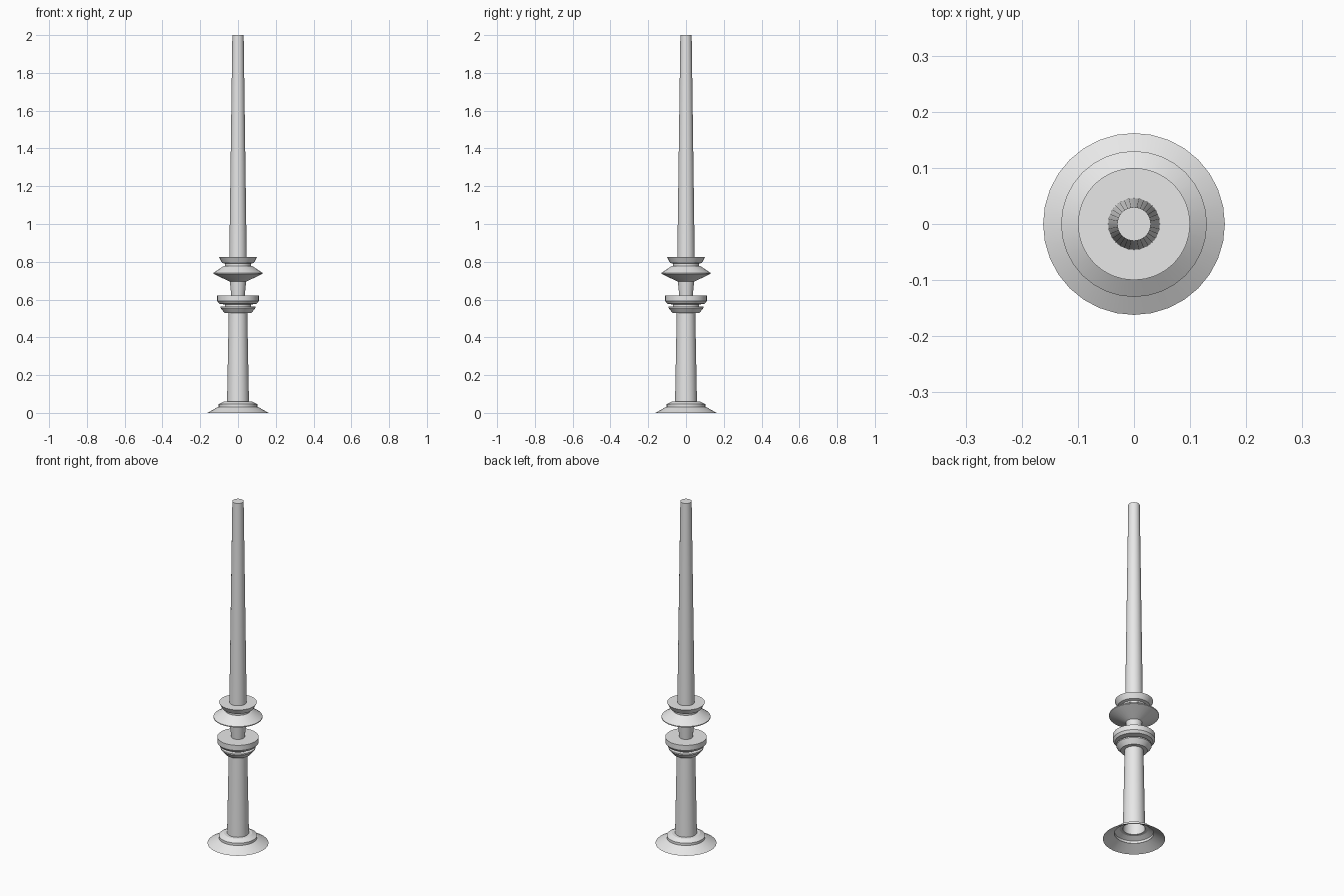
import bpy, math

cube = bpy.data.objects.get("Cube")
if cube:
    bpy.data.objects.remove(cube)

SIDES = 32

grey = bpy.data.materials.new("light_grey")
grey.use_nodes = True
grey.diffuse_color = (0.8, 0.8, 0.8, 1)
grey.node_tree.nodes["Principled BSDF"].inputs["Base Color"].default_value = (0.8, 0.8, 0.8, 1)


def lathe(name, profile, cap_top=False):
    """Revolve (radius, height) points, listed bottom to top, about z."""
    verts, faces = [], []
    for r, z in profile:
        for i in range(SIDES):
            a = math.tau * i / SIDES
            verts.append((r * math.cos(a), r * math.sin(a), z))
    for k in range(len(profile) - 1):
        for i in range(SIDES):
            j = (i + 1) % SIDES
            low, high = k * SIDES, (k + 1) * SIDES
            faces.append((low + i, low + j, high + j, high + i))
    if cap_top:
        faces.append(tuple(range(len(verts) - SIDES, len(verts))))
    mesh = bpy.data.meshes.new(name)
    mesh.from_pydata(verts, [], faces)
    mesh.materials.append(grey)
    obj = bpy.data.objects.new(name, mesh)
    bpy.context.collection.objects.link(obj)
    bpy.ops.object.select_all(action='DESELECT')
    obj.select_set(True)
    bpy.context.view_layer.objects.active = obj
    bpy.ops.object.shade_smooth_by_angle(angle=math.radians(20))
    return obj


# Flared, hollow foot with a small step
lathe("foot", [(0.162, 0), (0.105, 0.032), (0.102, 0.032),
               (0.102, 0.046), (0.075, 0.06), (0.058, 0.06)])
# Hollow lower column
lathe("lower_column", [(0.058, 0.06), (0.049, 0.53)])
# Lower collar under the bowl
lathe("lower_collar", [(0.049, 0.528), (0.07, 0.528), (0.092, 0.555),
                       (0.092, 0.562), (0.07, 0.562), (0.07, 0.574)])
# Shallow bowl with a flat top
lathe("bowl", [(0.07, 0.574), (0.1, 0.578), (0.11, 0.592),
               (0.11, 0.622), (0.036, 0.622)])
# Neck between bowl and saucer
lathe("neck", [(0.036, 0.622), (0.043, 0.695)])
# Double-cone saucer
lathe("saucer", [(0.043, 0.695), (0.13, 0.736), (0.13, 0.741),
                 (0.075, 0.778), (0.068, 0.778)])
# Flared upper cup
lathe("upper_cup", [(0.068, 0.778), (0.068, 0.79), (0.084, 0.794),
                    (0.1, 0.824), (0.046, 0.824)])
# Tapering mast
lathe("mast", [(0.046, 0.824), (0.03, 2.0)], cap_top=True)
